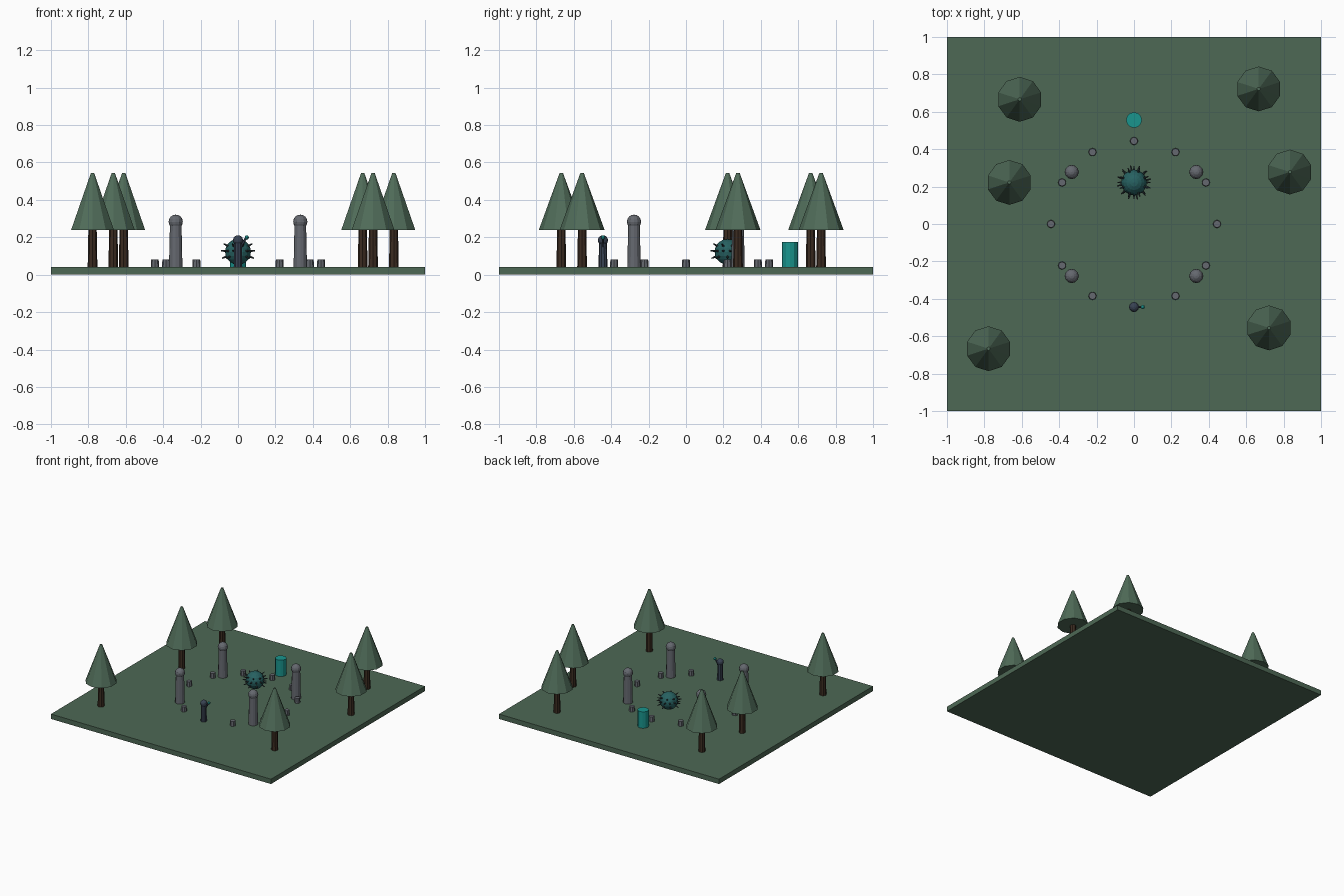
import bpy, math
from mathutils import Vector

if "Cube" in bpy.data.objects:
    bpy.data.objects.remove(bpy.data.objects["Cube"])

GROUND = 0.04


def material(name, rgb):
    m = bpy.data.materials.new(name)
    m.diffuse_color = (*rgb, 1)
    m.use_nodes = True
    m.node_tree.nodes["Principled BSDF"].inputs["Base Color"].default_value = m.diffuse_color
    return m


GRASS = material("grass", (0.075, 0.138, 0.09))
LEAF = material("leaf", (0.08, 0.15, 0.10))
BARK = material("bark", (0.045, 0.025, 0.015))
STONE = material("stone", (0.13, 0.14, 0.16))
TEAL = material("teal", (0.01, 0.30, 0.27))
SHELL = material("shell", (0.02, 0.12, 0.12))
SPIKE = material("spike", (0.03, 0.045, 0.05))
NAVY = material("navy", (0.04, 0.055, 0.085))


def finish(name, mat):
    o = bpy.context.object
    o.name = name
    o.data.materials.append(mat)
    return o


def column(name, x, y, z0, z1, r0, r1, sides, mat):
    bpy.ops.mesh.primitive_cone_add(vertices=sides, radius1=r0, radius2=r1,
                                    depth=z1 - z0, location=(x, y, (z0 + z1) / 2))
    return finish(name, mat)


def ball(name, loc, r, mat, seg=12, rings=8):
    bpy.ops.mesh.primitive_uv_sphere_add(segments=seg, ring_count=rings, radius=r, location=loc)
    return finish(name, mat)


def rod(name, a, b, r0, r1, sides, mat):
    a, b = Vector(a), Vector(b)
    bpy.ops.mesh.primitive_cone_add(vertices=sides, radius1=r0, radius2=r1,
                                    depth=(b - a).length, location=(a + b) / 2)
    o = finish(name, mat)
    o.rotation_euler = (b - a).to_track_quat('Z', 'Y').to_euler()
    return o


# Ground slab
bpy.ops.mesh.primitive_cube_add(size=1, location=(0, 0, GROUND / 2))
finish("ground", GRASS).scale = (2, 2, GROUND)

# Trees
for x, y in [(-11, 12), (12, 13), (-12, 4), (15, 5), (-14, -12), (13, -10)]:
    x, y = x / 18, y / 18
    column("tree_trunk", x, y, GROUND, 0.26, 0.026, 0.022, 8, BARK)
    column("tree_crown", x, y, 0.24, 0.544, 0.12, 0.009, 10, LEAF)

# Ring of small stones
for i in range(12):
    a = i * math.pi / 6
    column("ring_stone", 0.444 * math.cos(a), 0.444 * math.sin(a),
           GROUND, 0.08, 0.022, 0.02, 8, STONE)

# Four pillars with ball tops
for sx in (-1, 1):
    for sy in (-1, 1):
        x, y = sx * 0.333, sy * 0.278
        column("pillar", x, y, GROUND, 0.265, 0.036, 0.031, 12, STONE)
        ball("pillar_ball", (x, y, 0.283), 0.038, STONE)

# Glowing column at the back
column("teal_column", 0, 0.556, GROUND, 0.175, 0.042, 0.042, 12, TEAL)

# Spiked creature
centre = Vector((0, 0.222, 0.122))
ball("creature_body", centre, 0.069, SHELL, 16, 10)
for elev, count, shift in [(-22, 8, 0), (4, 12, 0.2), (28, 8, 0.4)]:
    e = math.radians(elev)
    for i in range(count):
        a = 2 * math.pi * i / count + shift
        d = Vector((math.cos(a) * math.cos(e), math.sin(a) * math.cos(e), math.sin(e)))
        rod("creature_spike", centre + d * 0.055, centre + d * 0.093, 0.008, 0.003, 6, SPIKE)

# Small standing figure holding a lamp
fy = -0.444
column("figure_body", 0, fy, GROUND, 0.17, 0.024, 0.021, 10, NAVY)
ball("figure_head", (0, fy, 0.184), 0.027, NAVY)
rod("figure_arm", (0.015, fy, 0.15), (0.042, fy, 0.195), 0.007, 0.006, 6, NAVY)
ball("figure_lamp", (0.047, fy, 0.199), 0.011, TEAL, 8, 6)
